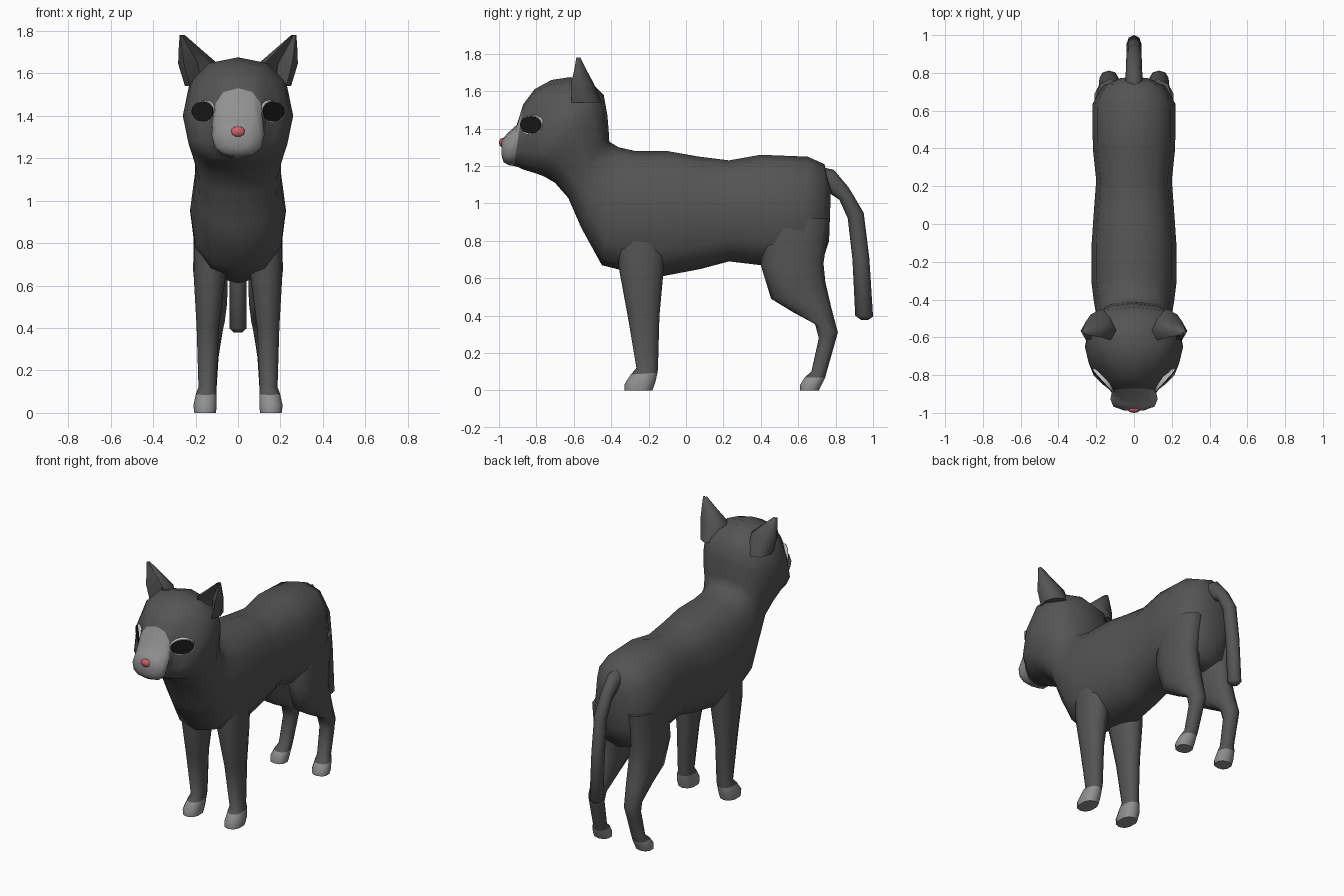
import bpy, bmesh, math
from mathutils import Matrix, Vector

if "Cube" in bpy.data.objects:
    bpy.data.objects.remove(bpy.data.objects["Cube"])


def material(name, value):
    m = bpy.data.materials.new(name)
    m.diffuse_color = (*value, 1)
    m.use_nodes = True
    m.node_tree.nodes["Principled BSDF"].inputs["Base Color"].default_value = m.diffuse_color
    return m


FUR = material("dark_fur", (0.09, 0.09, 0.09))
PALE = material("pale_fur", (0.28, 0.28, 0.28))
BLACK = material("black", (0.01, 0.01, 0.01))
RIM = material("eye_rim", (0.6, 0.6, 0.6))
PINK = material("pink", (0.6, 0.12, 0.13))


def finish(name, bm, mats, angle=60):
    bmesh.ops.recalc_face_normals(bm, faces=bm.faces)
    me = bpy.data.meshes.new(name)
    bm.to_mesh(me)
    bm.free()
    for m in mats:
        me.materials.append(m)
    ob = bpy.data.objects.new(name, me)
    bpy.context.collection.objects.link(ob)
    bpy.ops.object.select_all(action='DESELECT')
    ob.select_set(True)
    bpy.context.view_layer.objects.active = ob
    bpy.ops.object.shade_smooth_by_angle(angle=math.radians(angle))
    return ob


def loft(name, rings, n=12, power=2.0, side=1, pale_from=99, dent=None):
    """Rings are (yA, zA, yB, zB, x0, x1): two side-view points and an x range."""
    bm = bmesh.new()
    loops = []
    sgn = lambda v: math.copysign(abs(v) ** (2 / power), v) if abs(v) > 1e-6 else 0
    for ya, za, yb, zb, x0, x1 in rings:
        loop = []
        for k in range(n):
            a = 2 * math.pi * k / n
            c, s = sgn(math.cos(a)), sgn(math.sin(a))
            if dent is not None and k == 0:
                c = dent
            loop.append(bm.verts.new((side * ((x0 + x1) / 2 + s * (x1 - x0) / 2),
                                      (ya + yb) / 2 + c * (ya - yb) / 2,
                                      (za + zb) / 2 + c * (za - zb) / 2)))
        loops.append(loop)
    for i in range(len(loops) - 1):
        for k in range(n):
            j = (k + 1) % n
            f = bm.faces.new((loops[i][k], loops[i][j], loops[i + 1][j], loops[i + 1][k]))
            f.material_index = int(i >= pale_from)
    bm.faces.new(loops[0])
    bm.faces.new(loops[-1]).material_index = int(pale_from < 99)
    return finish(name, bm, (FUR, PALE))


# Rump, torso, neck and head in one skin: top y,z / bottom y,z / half width
spine = [
    (.775, 1.08, .765, .80, .08), (.74, 1.21, .72, .66, .165),
    (.65, 1.25, .62, .63, .22), (.40, 1.26, .40, .67, .218),
    (.23, 1.23, .23, .69, .20), (.07, 1.25, .08, .65, .212),
    (-.10, 1.28, -.13, .61, .225), (-.27, 1.28, -.35, .645, .225),
    (-.36, 1.30, -.45, .67, .213), (-.41, 1.33, -.56, .87, .20),
    (-.412, 1.37, -.63, 1.03, .205), (-.42, 1.47, -.70, 1.11, .232),
    (-.44, 1.58, -.76, 1.145, .25), (-.50, 1.64, -.80, 1.16, .26),
    (-.62, 1.675, -.85, 1.175, .24), (-.72, 1.66, -.88, 1.185, .19),
    (-.81, 1.61, -.90, 1.195, .14), (-.87, 1.53, -.92, 1.20, .118),
    (-.905, 1.42, -.95, 1.205, .125), (-.955, 1.375, -.975, 1.22, .11),
    (-.988, 1.335, -.985, 1.25, .055)]
loft("body_and_head", [(a, b, c, d, -w, w) for a, b, c, d, w in spine],
     power=2.5, pale_from=17)

# Drooping tail
loft("tail", [(.68, 1.06, .70, 1.20, -.045, .045), (.76, 1.06, .79, 1.18, -.045, .045),
              (.82, 1.02, .87, 1.085, -.042, .042), (.865, .92, .95, .95, -.04, .04),
              (.89, .70, .98, .71, -.04, .04), (.905, .40, 1.0, .395, -.04, .04),
              (.935, .378, .975, .378, -.02, .02)], n=8)

front_leg = [
    (-.37, .86, -.10, .86, .05, .205), (-.36, .66, -.12, .64, .055, .212),
    (-.312, .40, -.142, .40, .088, .197), (-.265, .12, -.15, .12, .10, .188),
    (-.295, .085, -.152, .095, .10, .20), (-.328, .035, -.165, .04, .098, .212),
    (-.328, 0, -.18, 0, .102, .208)]
hind_leg = [
    (.42, .92, .77, .92, .04, .21), (.40, .67, .735, .68, .045, .215),
    (.455, .49, .745, .58, .048, .20), (.57, .42, .775, .45, .06, .192),
    (.69, .355, .812, .31, .08, .185), (.71, .28, .795, .25, .09, .182),
    (.67, .10, .755, .11, .10, .185), (.635, .07, .745, .07, .10, .20),
    (.61, .03, .725, .03, .098, .212), (.61, 0, .71, 0, .102, .208)]
ear = [
    (-.64, 1.54, -.45, 1.54, .10, .25), (-.635, 1.645, -.495, 1.645, .095, .282),
    (-.61, 1.71, -.53, 1.71, .17, .28), (-.59, 1.78, -.565, 1.78, .25, .275)]


def disc(name, side, w, h, depth, mat):
    # Elliptical disc facing outwards and forwards on the side of the face
    normal = Vector((side * .74, -.67, 0)).normalized()
    up = Vector((0, 0, 1))
    tangent = up.cross(normal)
    basis = Matrix((tangent, up, normal)).transposed().to_4x4()
    centre = Vector((side * .155, -.82, 1.42))
    bm = bmesh.new()
    bmesh.ops.create_cone(bm, cap_ends=True, segments=16, radius1=1, radius2=.92, depth=1)
    bm.transform(Matrix.Translation(centre) @ basis @ Matrix.Diagonal((w, h, depth, 1)))
    finish(name, bm, (mat,), 30)


for side, label in ((1, "left"), (-1, "right")):
    loft("front_leg_" + label, front_leg, n=10, power=2.4, side=side, pale_from=4)
    loft("hind_leg_" + label, hind_leg, n=10, power=2.4, side=side, pale_from=7)
    loft("ear_" + label, ear, n=8, side=side, dent=-.3)
    disc("eye_rim_" + label, side, .087, .056, .030, RIM)
    disc("eye_" + label, side, .082, .051, .038, BLACK)

# Nose
bm = bmesh.new()
bmesh.ops.create_uvsphere(bm, u_segments=10, v_segments=6, radius=1)
bm.transform(Matrix.Translation((0, -.98, 1.325)) @ Matrix.Diagonal((.036, .02, .026, 1)))
finish("nose", bm, (PINK,))
